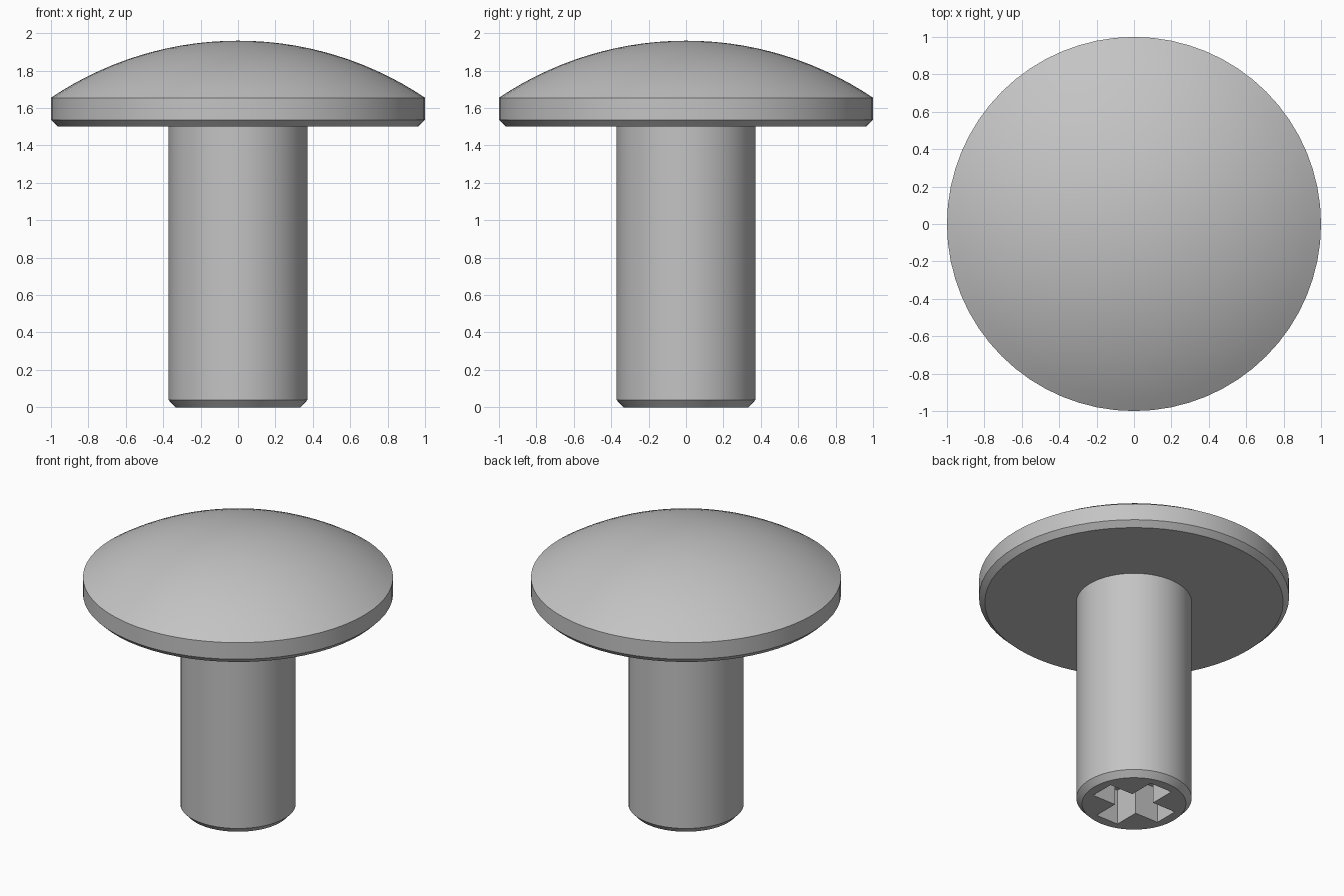
import bpy
import bmesh
from math import sin, cos, asin, pi, radians

SEGMENTS = 64
DOME_STEPS = 14

default = bpy.data.objects.get("Cube")
if default:
    bpy.data.objects.remove(default, do_unlink=True)

steel = bpy.data.materials.new("plain grey")
steel.use_nodes = True
GREY = (0.55, 0.55, 0.55, 1)
steel.diffuse_color = GREY
steel.node_tree.nodes["Principled BSDF"].inputs["Base Color"].default_value = GREY


def add_object(name, bm):
    bmesh.ops.recalc_face_normals(bm, faces=bm.faces)
    mesh = bpy.data.meshes.new(name)
    bm.to_mesh(mesh)
    bm.free()
    obj = bpy.data.objects.new(name, mesh)
    mesh.materials.append(steel)
    bpy.context.collection.objects.link(obj)
    return obj


def revolve(name, profile):
    """Spin (radius, z) points round z and close the lower end."""
    bm = bmesh.new()
    verts = [bm.verts.new((r, 0, z)) for r, z in profile]
    edges = [bm.edges.new(pair) for pair in zip(verts, verts[1:])]
    bmesh.ops.spin(bm, geom=verts + edges, cent=(0, 0, 0), axis=(0, 0, 1),
                   angle=2 * pi, steps=SEGMENTS)
    bmesh.ops.remove_doubles(bm, verts=bm.verts, dist=0.0005)
    rim = [e for e in bm.edges if e.is_boundary]
    bmesh.ops.holes_fill(bm, edges=rim, sides=0)
    return add_object(name, bm)


def extrude_outline(name, outline, bottom, top):
    bm = bmesh.new()
    face = bm.faces.new([bm.verts.new((x, y, bottom)) for x, y in outline])
    grown = bmesh.ops.extrude_face_region(bm, geom=[face])["geom"]
    moved = [v for v in grown if isinstance(v, bmesh.types.BMVert)]
    bmesh.ops.translate(bm, verts=moved, vec=(0, 0, top - bottom))
    return add_object(name, bm)


# Chamfered shank and head rim
profile = [(0.335, 0), (0.372, 0.04), (0.372, 1.5),
           (0.962, 1.5), (1, 1.537), (1, 1.655)]

# Spherical dome from the rim up to the crown
crown, rise = 1.96, 0.305
radius = (1 + rise ** 2) / (2 * rise)
rim_angle = asin(1 / radius)
for i in range(DOME_STEPS - 1, -1, -1):
    a = rim_angle * i / DOME_STEPS
    profile.append((radius * sin(a), crown - radius + radius * cos(a)))
pin = revolve("domed_pin", profile)

# Cross-shaped drive recess in the end of the shank
reach, half = 0.27, 0.087
arm = [(reach, -half), (reach, half), (half, half)]
outline = []
for turn in range(4):
    outline += arm
    arm = [(-y, x) for x, y in arm]
cutter = extrude_outline("cross_recess_cutter", outline, -0.1, 0.25)
cutter.hide_render = True

cut = pin.modifiers.new("cross_recess", "BOOLEAN")
cut.operation = "DIFFERENCE"
cut.solver = "EXACT"
cut.object = cutter

bpy.ops.object.select_all(action="DESELECT")
pin.select_set(True)
bpy.context.view_layer.objects.active = pin
bpy.ops.object.modifier_apply(modifier=cut.name)
bpy.data.objects.remove(cutter, do_unlink=True)
bpy.ops.object.shade_smooth_by_angle(angle=radians(30))
